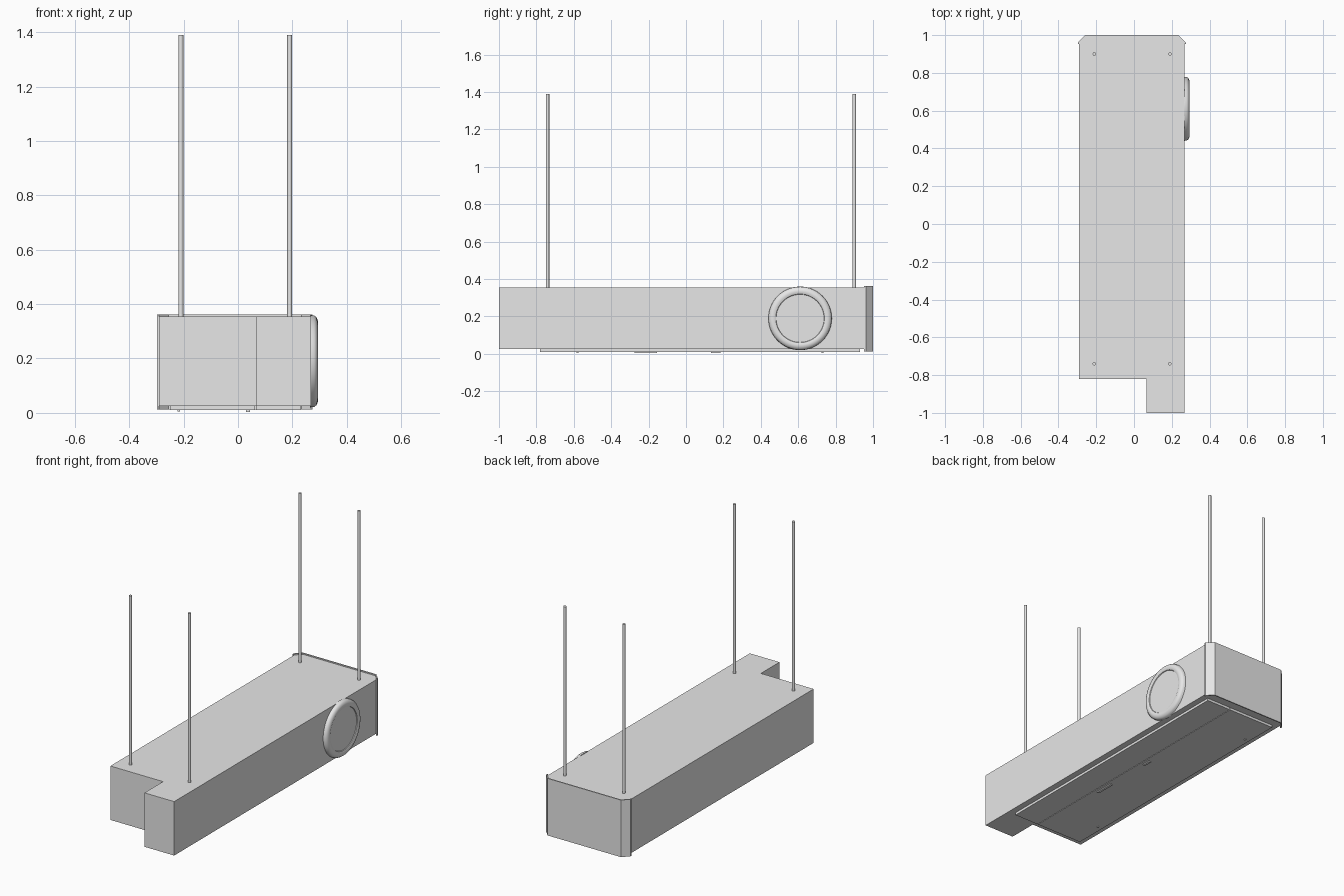
import bpy, bmesh, math

cube = bpy.data.objects.get("Cube")
if cube:
    bpy.data.objects.remove(cube, do_unlink=True)

grey = bpy.data.materials.new("light_grey")
grey.use_nodes = True
grey.diffuse_color = (0.8, 0.8, 0.8, 1)
grey.node_tree.nodes["Principled BSDF"].inputs["Base Color"].default_value = (0.8, 0.8, 0.8, 1)


def finish(name, bm):
    bmesh.ops.recalc_face_normals(bm, faces=bm.faces)
    mesh = bpy.data.meshes.new(name)
    bm.to_mesh(mesh)
    bm.free()
    mesh.materials.append(grey)
    obj = bpy.data.objects.new(name, mesh)
    bpy.context.collection.objects.link(obj)
    return obj


def prism(name, outline, z0, z1):
    """Extrude a plan outline between two heights."""
    bm = bmesh.new()
    face = bm.faces.new([bm.verts.new((x, y, z0)) for x, y in outline])
    top = bmesh.ops.extrude_face_region(bm, geom=[face])["geom"]
    verts = [v for v in top if isinstance(v, bmesh.types.BMVert)]
    bmesh.ops.translate(bm, verts=verts, vec=(0, 0, z1 - z0))
    return finish(name, bm)


def box(name, x0, x1, y0, y1, z0, z1):
    return prism(name, [(x0, y0), (x1, y0), (x1, y1), (x0, y1)], z0, z1)


def smooth(obj, angle):
    bpy.ops.object.select_all(action='DESELECT')
    obj.select_set(True)
    bpy.context.view_layer.objects.active = obj
    bpy.ops.object.shade_smooth_by_angle(angle=math.radians(angle))


# Long housing with a notched front and chamfered back corners
L, R = -0.29, 0.268
prism("housing", [(0.067, -1), (R, -1), (R, 0.958), (0.233, 0.993),
                  (-0.255, 0.993), (L, 0.958), (L, -0.82), (0.067, -0.82)], 0.025, 0.355)

# Thin trim wrapping the back end
prism("back_trim", [(-0.297, 0.952), (L, 0.952), (L, 0.958), (-0.255, 0.993),
                    (0.233, 0.993), (R, 0.958), (R, 0.952), (0.274, 0.952),
                    (0.274, 0.962), (0.236, 1), (-0.259, 1), (-0.297, 0.962)], 0.013, 0.362)

# Underside hatch: two leaves with a narrow seam
box("hatch_narrow_leaf", 0.066, 0.23, -0.78, 0.93, 0.01, 0.026)
box("hatch_wide_leaf", -0.25, 0.063, -0.78, 0.93, 0.01, 0.026)

# Latches and pins on the hatch
box("latch_long", 0.03, 0.045, -0.275, -0.155, 0.004, 0.012)
box("latch_short", 0.03, 0.045, 0.135, 0.185, 0.004, 0.012)
for i, y in enumerate((-0.58, 0.73)):
    box(f"hatch_pin_{i + 1}", -0.222, -0.214, y - 0.006, y + 0.006, 0.005, 0.012)

# Round side disc, turned around the x axis
bm = bmesh.new()
profile = [(0, 0.286), (0.128, 0.286), (0.13, 0.29), (0.14, 0.294), (0.152, 0.293),
           (0.162, 0.288), (0.168, 0.28), (0.17, 0.264), (0, 0.264)]
verts = [bm.verts.new((x, 0.61, 0.19 + r)) for r, x in profile]
edges = [bm.edges.new(pair) for pair in zip(verts, verts[1:])]
bmesh.ops.spin(bm, geom=verts + edges, cent=(0, 0.61, 0.19), axis=(1, 0, 0),
               angle=math.tau, steps=64)
bmesh.ops.remove_doubles(bm, verts=bm.verts, dist=0.0005)
smooth(finish("side_disc", bm), 40)

# Four hanging rods
for end, y in (("front", -0.74), ("back", 0.90)):
    for side, x in (("right", -0.21), ("left", 0.19)):
        bm = bmesh.new()
        bmesh.ops.create_cone(bm, cap_ends=True, segments=16, radius1=0.009,
                              radius2=0.009, depth=1.05)
        bmesh.ops.translate(bm, verts=bm.verts, vec=(x, y, 0.865))
        smooth(finish(f"{end}_{side}_rod", bm), 40)
